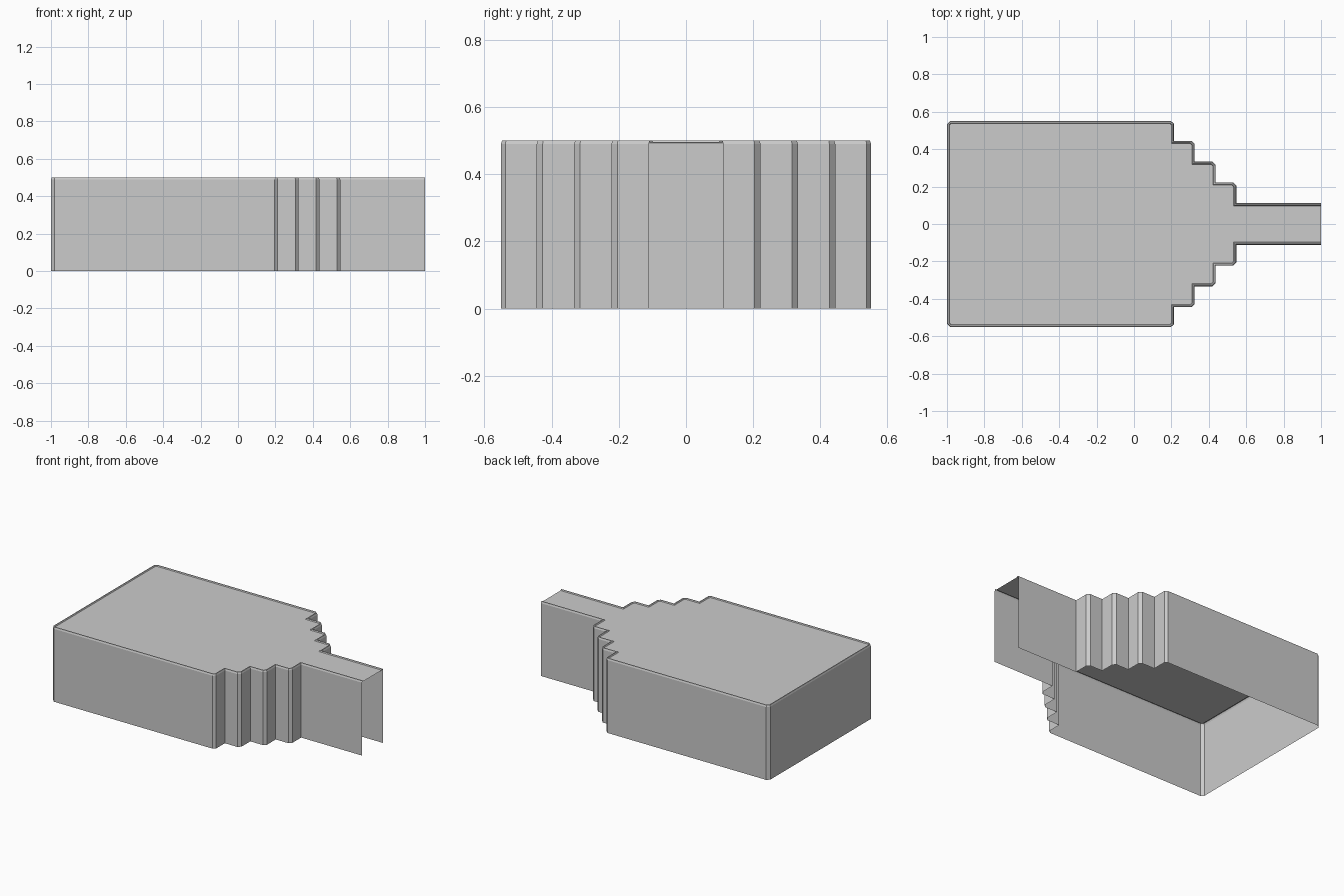
import bpy, bmesh
from mathutils import Vector

if "Cube" in bpy.data.objects:
    bpy.data.objects.remove(bpy.data.objects["Cube"])

U = 1 / 9
CH = 0.018

# half outline: neck end, stepped shoulders, back corner
half = [(1.0, U)]
for i in range(4):
    x = 0.547 - U * i
    y = U * (i + 1)
    half += [(x, y), (x, y + U - CH), (x - CH, y + U)]
half += [(-1 + CH, 5 * U - 0.004), (-1, 5 * U - 0.004 - CH)]
half = [(x, min(y, 0.551)) for x, y in half]
outline = [Vector(p) for p in half] + [Vector((x, -y)) for x, y in reversed(half)]


def inset(path, d):
    """Offset an open path inward (left side) with mitred corners."""
    out = []
    for i, p in enumerate(path):
        ns = []
        for a, b in ((i - 1, i), (i, i + 1)):
            if a >= 0 and b < len(path):
                t = (path[b] - path[a]).normalized()
                ns.append(Vector((-t.y, t.x)))
        if len(ns) == 1:
            out.append(p + ns[0] * d)
        else:
            m = ns[0] + ns[1]
            out.append(p + m * (2 * d / m.length_squared))
    return out


# wall, bevelled raised rim, slightly sunken roof panel
profile = [(0, 0), (0, 0.489), (0.004, 0.5), (0.010, 0.5), (0.014, 0.494)]
bm = bmesh.new()
rings = [[bm.verts.new((p.x, p.y, z)) for p in inset(outline, d)] for d, z in profile]
for lo, hi in zip(rings, rings[1:]):
    for i in range(len(lo) - 1):
        bm.faces.new((lo[i], lo[i + 1], hi[i + 1], hi[i]))
roof = bm.faces.new(rings[-1])
bmesh.ops.recalc_face_normals(bm, faces=bm.faces)
if roof.normal.z < 0:
    bmesh.ops.reverse_faces(bm, faces=bm.faces)
bmesh.ops.triangulate(bm, faces=[roof])

mesh = bpy.data.meshes.new("stepped_shell")
bm.to_mesh(mesh)
bm.free()
bpy.context.collection.objects.link(bpy.data.objects.new("stepped_shell", mesh))
